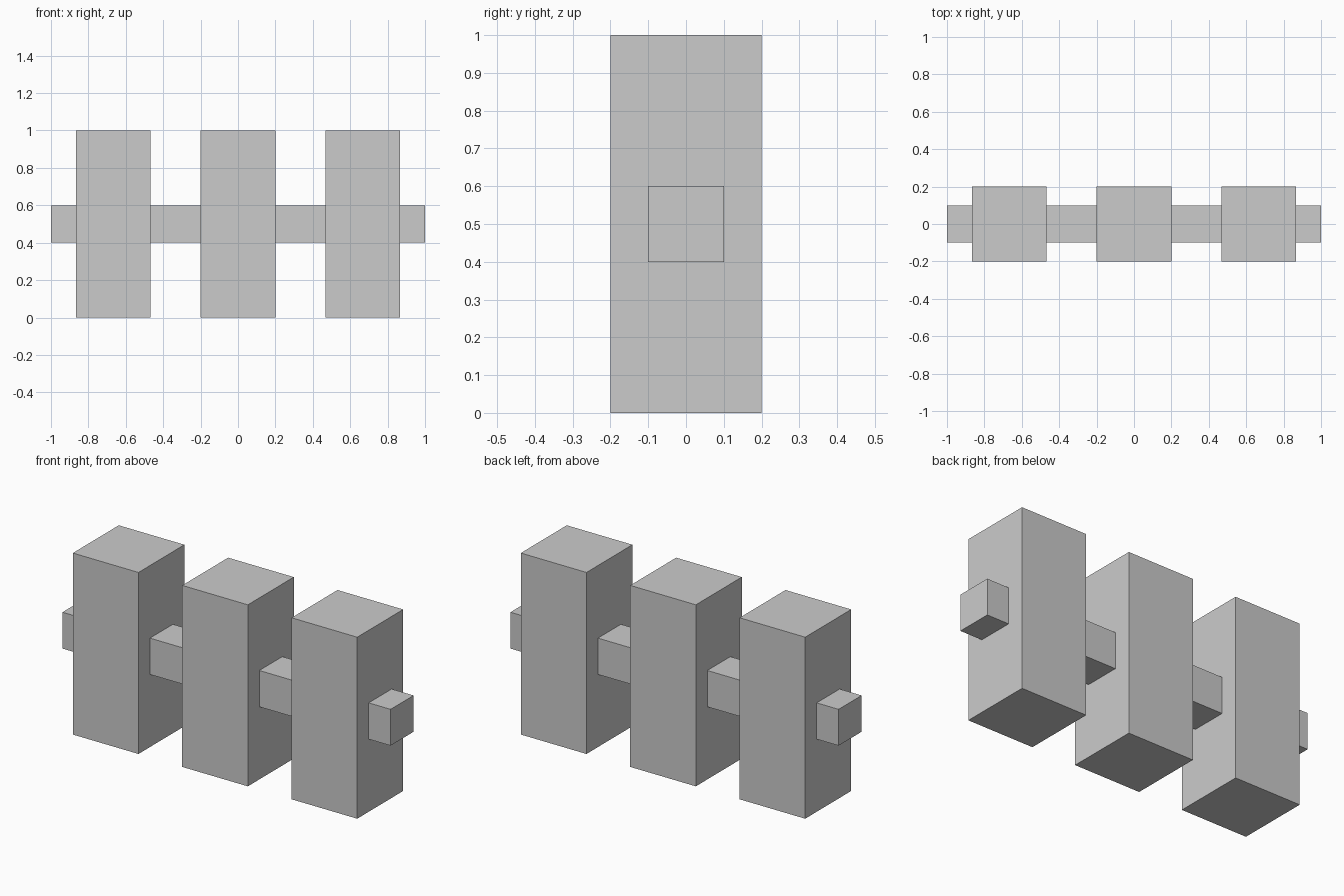
import bpy

if "Cube" in bpy.data.objects:
    bpy.data.objects.remove(bpy.data.objects["Cube"])


def box(name, size, center):
    bpy.ops.mesh.primitive_cube_add(size=1, location=center)
    obj = bpy.context.object
    obj.name = name
    obj.scale = size
    bpy.ops.object.transform_apply(location=False, rotation=False, scale=True)
    return obj


# Three evenly spaced square posts
for side, x in (("left", -2 / 3), ("middle", 0), ("right", 2 / 3)):
    box(f"{side}_post", (0.4, 0.4, 1.0), (x, 0, 0.5))

# Horizontal rail running through all the posts
box("rail", (2.0, 0.2, 0.2), (0, 0, 0.5))
